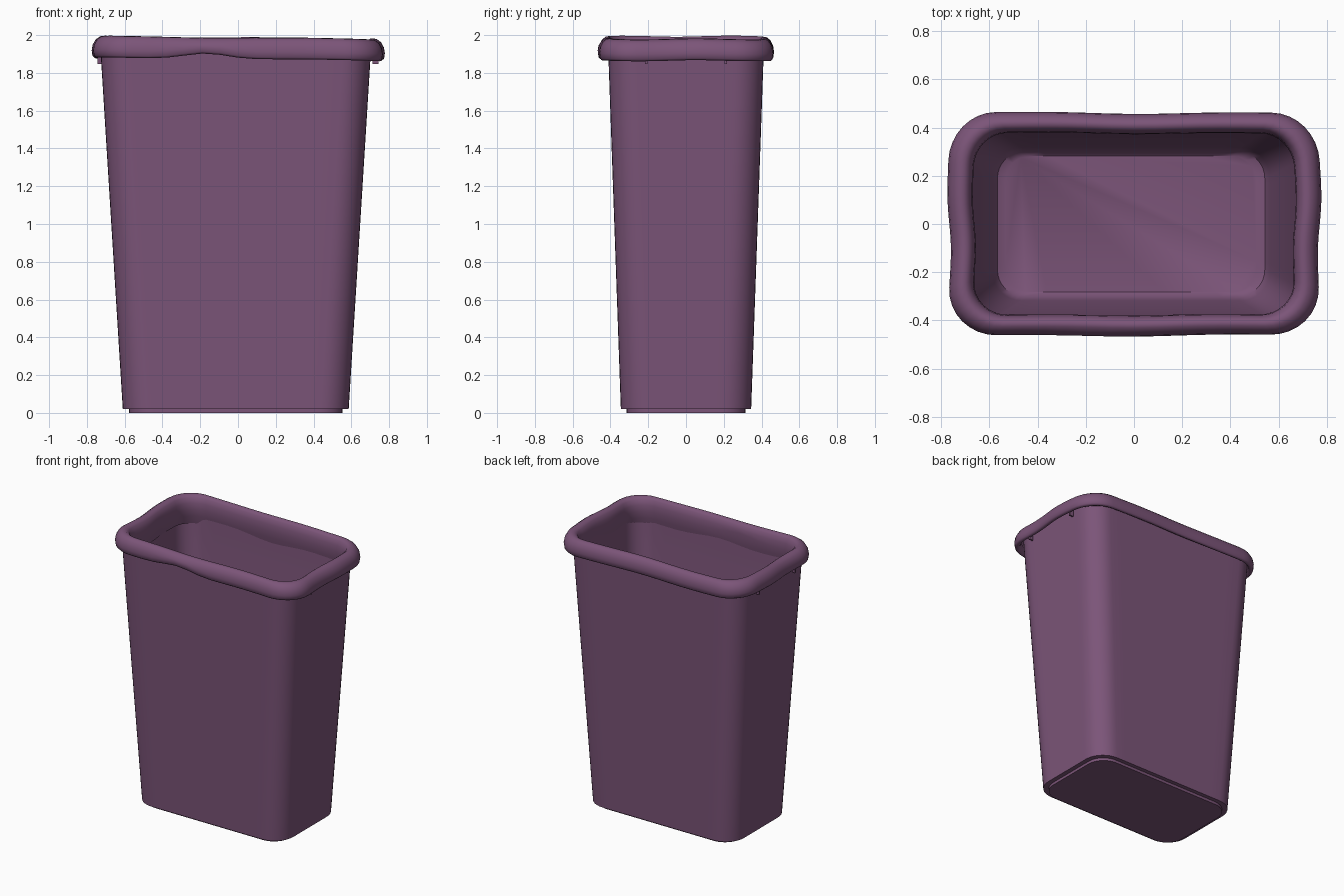
import bpy, bmesh
from math import sin, cos, pi, exp, atan2

if "Cube" in bpy.data.objects:
    bpy.data.objects.remove(bpy.data.objects["Cube"])

plum = bpy.data.materials.new("plum plastic")
plum.diffuse_color = (0.2, 0.09, 0.19, 1)
plum.use_nodes = True
plum.node_tree.nodes["Principled BSDF"].inputs["Base Color"].default_value = plum.diffuse_color


def outline(hx, hy, r, side=12, arc=8):
    """Counter-clockwise rounded rectangle with subdivided sides."""
    corners = [(hx - r, hy - r, 0), (r - hx, hy - r, 1),
               (r - hx, r - hy, 2), (hx - r, r - hy, 3)]
    pts = []
    for i, (cx, cy, q) in enumerate(corners):
        for k in range(arc + 1):
            a = (q + k / arc) * pi / 2
            pts.append((cx + r * cos(a), cy + r * sin(a)))
        nx, ny, nq = corners[(i + 1) % 4]
        a = (q + 1) * pi / 2
        x0, y0 = pts[-1]
        x1, y1 = nx + r * cos(a), ny + r * sin(a)
        for k in range(1, side):
            f = k / side
            pts.append((x0 + (x1 - x0) * f, y0 + (y1 - y0) * f))
    return pts


def loft(name, rows, x_shift=0, caps=(False, False), warp=None, angle=40):
    """Skin rows of (half x, half y, corner radius, z)."""
    bm = bmesh.new()
    rings = []
    for hx, hy, r, z in rows:
        ring = []
        for x, y in outline(hx, hy, r):
            co = (x + x_shift, y, z)
            ring.append(bm.verts.new(warp(*co) if warp else co))
        rings.append(ring)
    n = len(rings[0])
    for a, b in zip(rings, rings[1:]):
        for i in range(n):
            j = (i + 1) % n
            bm.faces.new((a[i], a[j], b[j], b[i]))
    if caps[0]:
        bm.faces.new(rings[0][::-1])
    if caps[1]:
        bm.faces.new(rings[-1])
    me = bpy.data.meshes.new(name)
    bm.to_mesh(me)
    bm.free()
    me.materials.append(plum)
    ob = bpy.data.objects.new(name, me)
    bpy.context.collection.objects.link(ob)
    bpy.ops.object.select_all(action='DESELECT')
    ob.select_set(True)
    bpy.context.view_layer.objects.active = ob
    bpy.ops.object.shade_smooth_by_angle(angle=angle * pi / 180)
    return ob


# Tapered bin: stepped foot, outer wall, top edge, inner wall, floor
loft("bin_body", [
    (0.565, 0.315, 0.13, 0.0),
    (0.565, 0.315, 0.13, 0.02),
    (0.598, 0.345, 0.15, 0.02),
    (0.716, 0.412, 0.15, 1.92),
    (0.692, 0.390, 0.13, 1.92),
    (0.575, 0.318, 0.12, 0.10),
    (0.555, 0.300, 0.11, 0.05),
    (0.520, 0.283, 0.10, 0.035),
], x_shift=-0.012, caps=(True, True))


# Uneven rolled rim, folded over the top edge
def rim_warp(x, y, z):
    a = atan2(y / 0.46, x / 0.77)
    k = 1 + 0.006 * sin(3 * a + 0.5) + 0.006 * sin(7 * a) - 0.004
    low = max(0, min(1, (1.96 - z) / 0.06)) if z > 1.86 else 0
    dz = -0.010 * x + 0.003 * sin(5 * a + 1)
    if y < 0:
        dz += low * 0.032 * exp(-((x + 0.17) / 0.16) ** 2)
    return x * k, y * k, z + dz


rim_profile = [(0.20, 1.78), (0.06, 1.84), (0.0, 1.89), (0.04, 1.935),
               (0.16, 1.970), (0.36, 1.987), (0.58, 1.984), (0.80, 1.968),
               (0.95, 1.940), (1.0, 1.910), (0.96, 1.882), (0.86, 1.872),
               (0.70, 1.876), (0.60, 1.895), (0.58, 1.925)]
loft("rolled_rim", [(0.667 + 0.105 * t, 0.378 + 0.086 * t, 0.14 + 0.06 * t, z)
                    for t, z in rim_profile], warp=rim_warp, angle=80)

# Small tabs hanging under the rim on both short sides
for sx in (-1, 1):
    for sy in (-1, 1):
        bpy.ops.mesh.primitive_cube_add(size=1, location=(sx * 0.728, sy * 0.21, 1.875))
        tab = bpy.context.object
        tab.name = "rim_tab"
        tab.scale = (0.03, 0.012, 0.055)
        tab.data.materials.append(plum)
